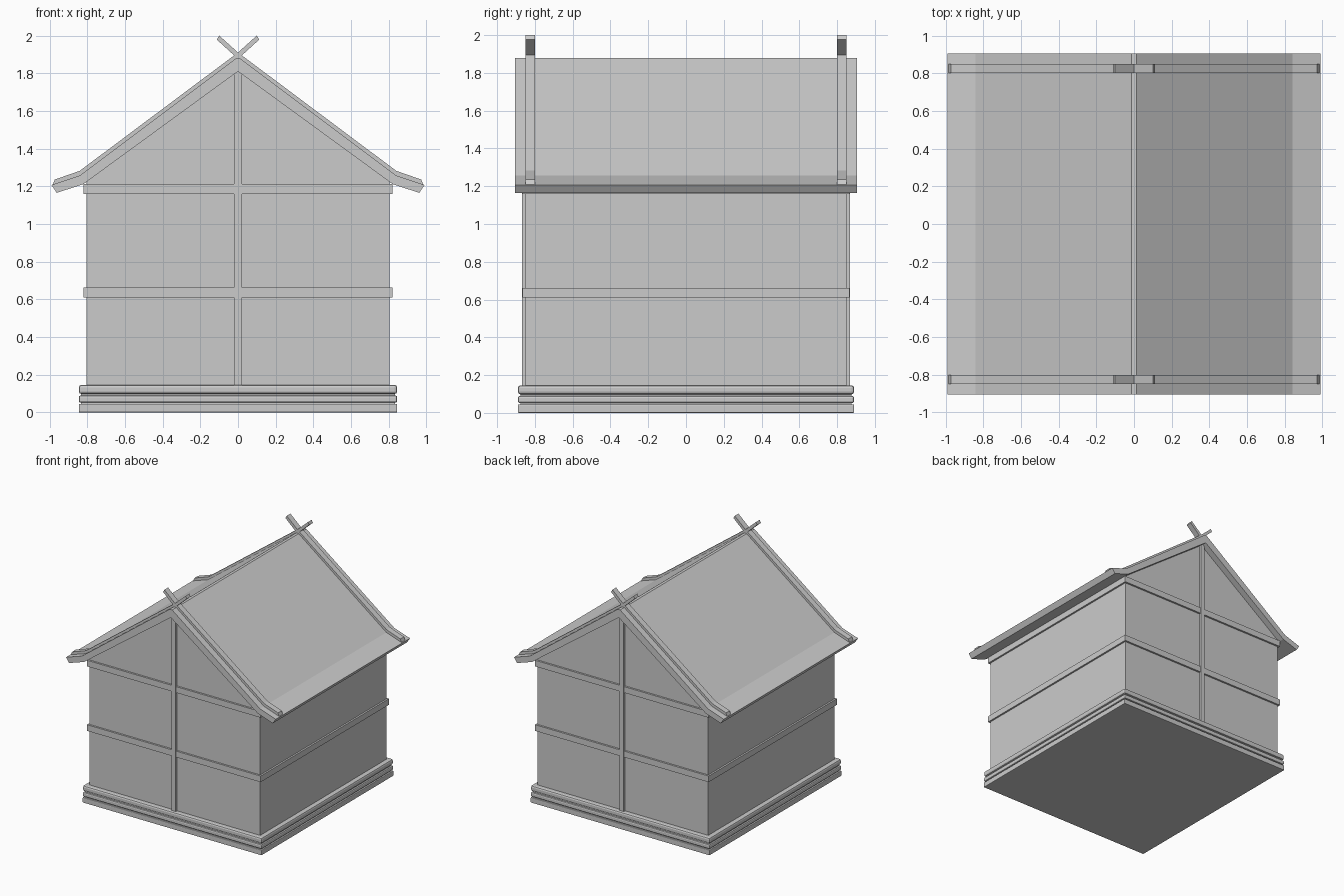
import bpy, bmesh

if "Cube" in bpy.data.objects:
    bpy.data.objects.remove(bpy.data.objects["Cube"])


def prism(name, profile, y0, y1):
    """Extrude an (x, z) outline along y."""
    bm = bmesh.new()
    face = bm.faces.new([bm.verts.new((x, y0, z)) for x, z in profile])
    ext = bmesh.ops.extrude_face_region(bm, geom=[face])
    moved = [v for v in ext["geom"] if isinstance(v, bmesh.types.BMVert)]
    bmesh.ops.translate(bm, verts=moved, vec=(0, y1 - y0, 0))
    bmesh.ops.recalc_face_normals(bm, faces=bm.faces[:])
    mesh = bpy.data.meshes.new(name)
    bm.to_mesh(mesh)
    bm.free()
    ob = bpy.data.objects.new(name, mesh)
    bpy.context.collection.objects.link(ob)
    return ob


def box(name, hx, hy, z0, z1, bevel=0):
    """Box centred in plan, given half sizes and a height range."""
    ob = prism(name, [(-hx, z0), (hx, z0), (hx, z1), (-hx, z1)], -hy, hy)
    if bevel:
        mod = ob.modifiers.new("Bevel", "BEVEL")
        mod.width = bevel
        mod.segments = 2
    return ob


def mirrored(half):
    """Complete a right-hand outline with its left-hand reflection."""
    return half + [(-x, z) for x, z in reversed(half) if x > 0]


# Stepped base: three rounded slabs around a recessed core
box("base_core", 0.832, 0.877, 0.01, 0.135)
box("base_slab_bottom", 0.845, 0.89, 0.0, 0.045, 0.005)
box("base_slab_middle", 0.845, 0.89, 0.052, 0.09, 0.01)
box("base_slab_top", 0.845, 0.89, 0.098, 0.146, 0.014)

# Walls with gable ends
prism("walls", mirrored([(0, 1.83), (0.805, 1.235), (0.805, 0.13)]), -0.85, 0.85)

# Horizontal timber bands around the house
for name, z in (("middle_beam", 0.61), ("upper_beam", 1.16)):
    box(name, 0.82, 0.866, z, z + 0.052)

# Vertical gable posts
for name, s in (("front_post", -1), ("back_post", 1)):
    y0, y1 = sorted((s * 0.84, s * 0.868))
    prism(name, [(-0.02, 0.14), (0.02, 0.14), (0.02, 1.81), (-0.02, 1.81)], y0, y1)

# Roof slab with flared eaves and a narrow flat ridge
top = [(0.012, 1.878), (0.84, 1.257), (0.99, 1.207)]
under = [(0.962, 1.165), (0.82, 1.212)]
left = [(-x, z) for x, z in reversed(top + under)]
prism("roof", top + under + [(0, 1.81)] + left, -0.905, 0.905)

# Barge rafters lying on the roof and crossing above the ridge
rafter = [(0.985, 1.205), (0.84, 1.252), (0.0, 1.876), (-0.112, 1.978),
          (-0.1, 2.0), (0.0, 1.91), (0.84, 1.282), (0.972, 1.236)]
for end, y in (("front", -0.825), ("back", 0.825)):
    for side, s in (("right", 1), ("left", -1)):
        prism(f"{end}_{side}_rafter", [(s * x, z) for x, z in rafter],
              y - 0.025, y + 0.025)
